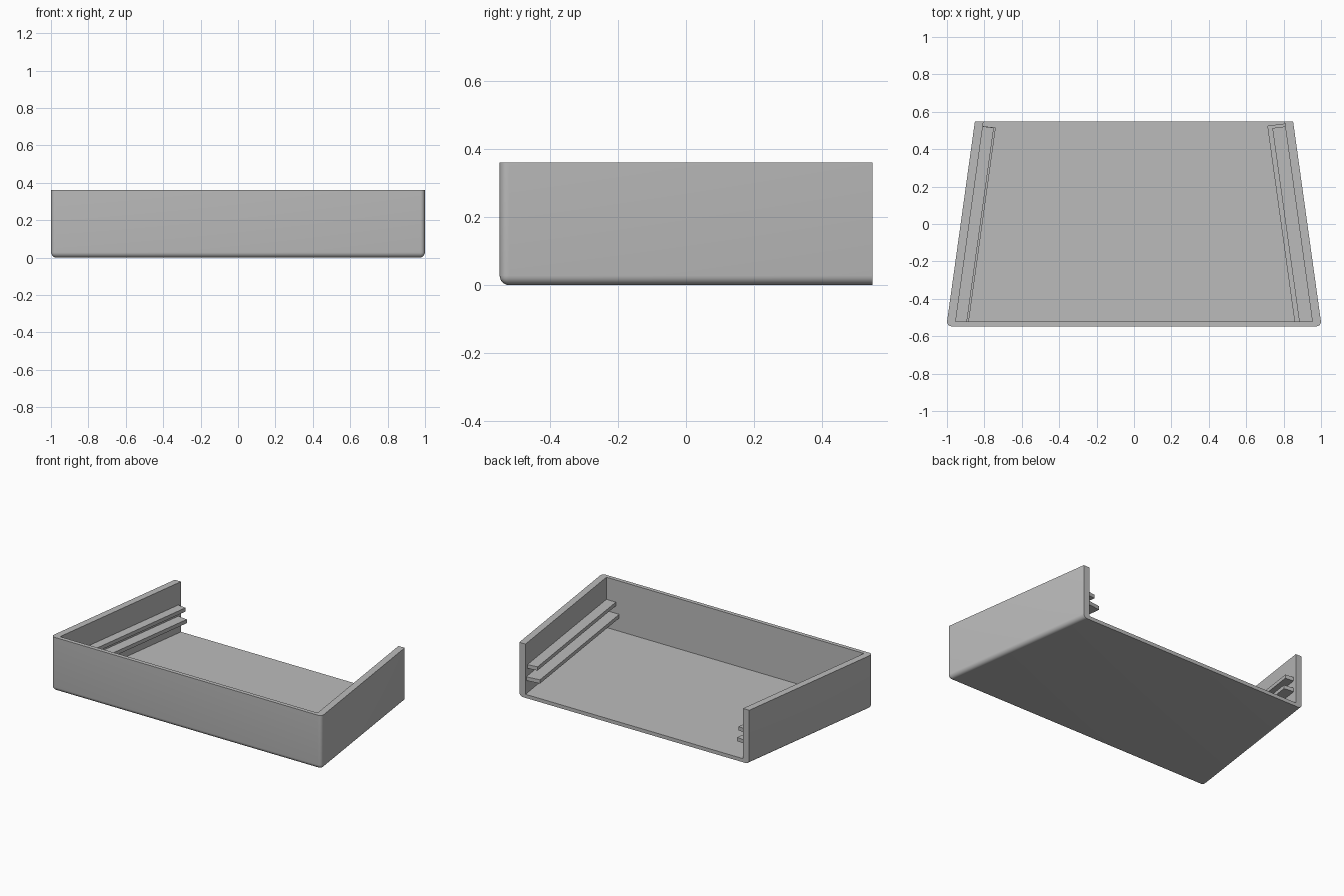
import bpy
import bmesh
import math

cube = bpy.data.objects.get("Cube")
if cube:
    bpy.data.objects.remove(cube, do_unlink=True)

grey = bpy.data.materials.new("plain_grey")
grey.use_nodes = True
grey.diffuse_color = (0.5, 0.5, 0.5, 1)
grey.node_tree.nodes["Principled BSDF"].inputs["Base Color"].default_value = (0.5, 0.5, 0.5, 1)

HEIGHT, FLOOR = 0.36, 0.024
FRONT, BACK = -0.547, 0.547
INNER_FRONT = -0.52
TAPER = 0.139  # narrowing of each side per unit of depth


def outer(y):
    return 1.003 - TAPER * (y - FRONT)


def inner(y):
    return outer(y) - 0.046


def prism(name, outline, z0, z1, rounded=0):
    """Extrude an outline upward; optionally round the bottom and front corners."""
    bm = bmesh.new()
    face = bm.faces.new([bm.verts.new((x, y, z0)) for x, y in outline])
    top = bmesh.ops.extrude_face_region(bm, geom=[face])["geom"]
    for v in top:
        if isinstance(v, bmesh.types.BMVert):
            v.co.z = z1
    bmesh.ops.recalc_face_normals(bm, faces=bm.faces)
    if rounded:
        edges = []
        for e in bm.edges:
            a, b = e.verts
            mid = (a.co + b.co) / 2
            at_back = mid.y > BACK - 0.01
            at_top = mid.z > z1 - 0.01
            if not at_back and not at_top:
                edges.append(e)
        bmesh.ops.bevel(bm, geom=edges, offset=rounded, segments=6,
                        profile=0.5, affect='EDGES')
    mesh = bpy.data.meshes.new(name)
    bm.to_mesh(mesh)
    bm.free()
    mesh.materials.append(grey)
    obj = bpy.data.objects.new(name, mesh)
    bpy.context.collection.objects.link(obj)
    return obj


def trapezoid(half_width, y0, y1):
    return [(-half_width(y0), y0), (half_width(y0), y0),
            (half_width(y1), y1), (-half_width(y1), y1)]


# Tray shell: rounded tapered block hollowed out, open at top and back
tray = prism("tray", trapezoid(outer, FRONT, BACK), 0, HEIGHT, rounded=0.028)
cavity = prism("cavity_cutter", trapezoid(inner, INNER_FRONT, BACK + 0.1), FLOOR, HEIGHT + 0.1)
cavity.hide_render = True
cut = tray.modifiers.new("hollow", 'BOOLEAN')
cut.operation = 'DIFFERENCE'
cut.solver = 'EXACT'
cut.object = cavity
bpy.context.view_layer.objects.active = tray
tray.select_set(True)
bpy.ops.object.modifier_apply(modifier=cut.name)
bpy.data.objects.remove(cavity, do_unlink=True)
bpy.ops.object.shade_smooth_by_angle(angle=math.radians(30))


# Guide rails along the inside of both side walls
def rail(name, side, width, end, z):
    start = INNER_FRONT - 0.01
    wall_end = end + width * TAPER
    outline = [(inner(start) + 0.01, start),
               (inner(wall_end) + 0.01, wall_end),
               (inner(end) - width, end),
               (inner(start) - width, start)]
    prism(name, [(side * x, y) for x, y in outline], z, z + 0.025)


rail("left_upper_rail", 1, 0.07, 0.513, 0.187)
rail("left_lower_rail", 1, 0.095, 0.525, 0.112)
rail("right_upper_rail", -1, 0.06, 0.515, 0.187)
rail("right_lower_rail", -1, 0.07, 0.515, 0.112)
